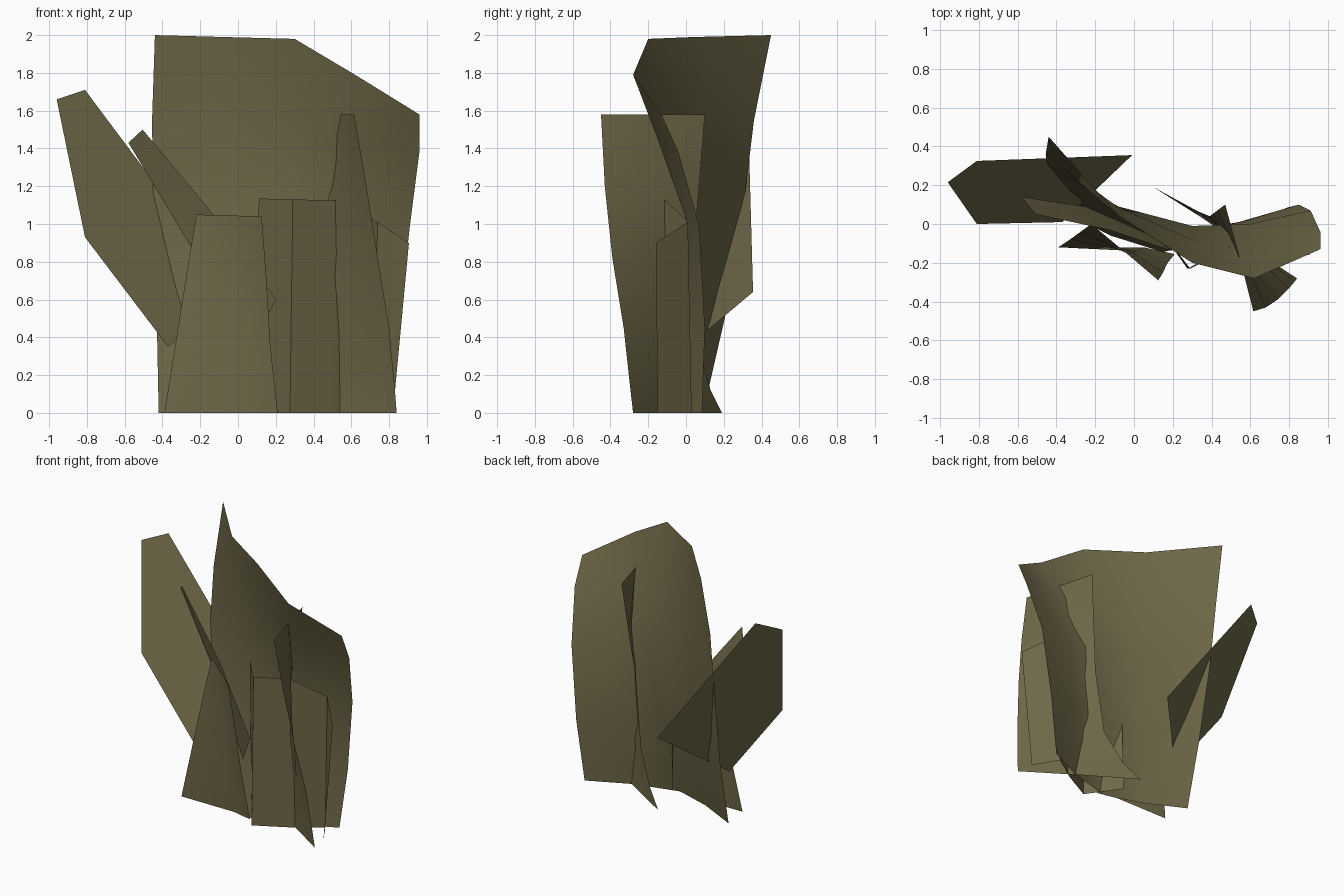
import bpy, math

# One flat olive colour for the whole clump
olive = bpy.data.materials.new("dull_olive")
olive.diffuse_color = (0.155, 0.138, 0.064, 1)


def finish(name, verts, faces, smooth):
    mesh = bpy.data.meshes.new(name)
    mesh.from_pydata(verts, [], faces)
    mesh.materials.append(olive)
    for p in mesh.polygons:
        p.use_smooth = smooth
    ob = bpy.data.objects.new(name, mesh)
    bpy.context.collection.objects.link(ob)
    return ob


def sheet(name, rows, smooth=True):
    """Open leaf sheet: rows run bottom to top, points left to right."""
    n = len(rows[0])
    verts = [p for row in rows for p in row]
    faces = [(r * n + c, r * n + c + 1, (r + 1) * n + c + 1, (r + 1) * n + c)
             for r in range(len(rows) - 1) for c in range(n - 1)]
    return finish(name, verts, faces, smooth)


# Large curved leaf at the back
sheet("large_leaf", [
    [(-.42, .09, 0), (-.12, -.06, 0), (.15, -.145, 0), (.48, -.06, 0), (.79, .085, 0)],
    [(-.43, .205, .5), (-.10, .045, .5), (.25, -.04, .5), (.54, .01, .47), (.85, .10, .45)],
    [(-.45, .305, 1.1), (-.08, .09, 1.08), (.30, -.01, 1.06), (.60, 0, 1.03), (.91, .07, .99)],
    [(-.455, .36, 1.55), (-.08, .085, 1.54), (.30, -.08, 1.53), (.62, -.15, 1.45), (.96, -.04, 1.38)],
    [(-.44, .45, 2.0), (-.08, .043, 1.99), (.30, -.20, 1.98), (.62, -.28, 1.79), (.96, -.13, 1.58)],
])

# Tall twisted blade crossing the large leaf
sheet("twisted_blade", [
    [(.10, .19, 0), (.48, -.045, 0), (.84, -.28, 0)],
    [(.21, .13, .12), (.52, -.075, .125), (.83, -.295, .13)],
    [(.33, .065, .36), (.57, -.12, .40), (.80, -.33, .45)],
    [(.39, .04, .85), (.57, -.165, .83), (.74, -.39, .82)],
    [(.43, .07, 1.2), (.56, -.17, 1.2), (.68, -.43, 1.2)],
    [(.47, .10, 1.58), (.545, -.175, 1.58), (.615, -.45, 1.58)],
])

# Front left leaf, leaning forward at its right edge
sheet("front_leaf", [
    [(-.39, -.12, 0), (.05, -.12, 0), (.21, -.155, 0)],
    [(-.33, -.08, .37), (.02, -.14, .37), (.17, -.205, .37)],
    [(-.275, -.04, .72), (-.01, -.145, .72), (.15, -.25, .72)],
    [(-.22, 0, 1.05), (-.04, -.15, 1.045), (.125, -.29, 1.04)],
])

# Zigzag folded leaf at the front right
sheet("folded_leaf", [
    [(.105, .01, 0), (.275, -.23, 0), (.51, -.105, 0), (.71, .03, 0), (.82, -.15, 0)],
    [(.11, -.015, 1.135), (.29, -.23, 1.13), (.525, -.11, 1.125), (.74, .01, 1.01), (.905, -.16, .90)],
], smooth=False)

# Narrow leaf that rises to the left behind the front leaf
sheet("narrow_leaf", [
    [(.08, -.055, .38), (.20, -.14, .60)],
    [(-.25, .09, .88), (-.13, -.03, 1.05)],
    [(-.58, .14, 1.43), (-.505, .05, 1.50)],
])

# Flat leaf sticking out to the left
finish("side_leaf", [(-.96, .215, 1.66), (-.81, 0, .93), (-.37, .01, .35),
                     (-.01, .355, .64), (-.81, .325, 1.71)],
       [(0, 1, 2, 3, 4)], False)
